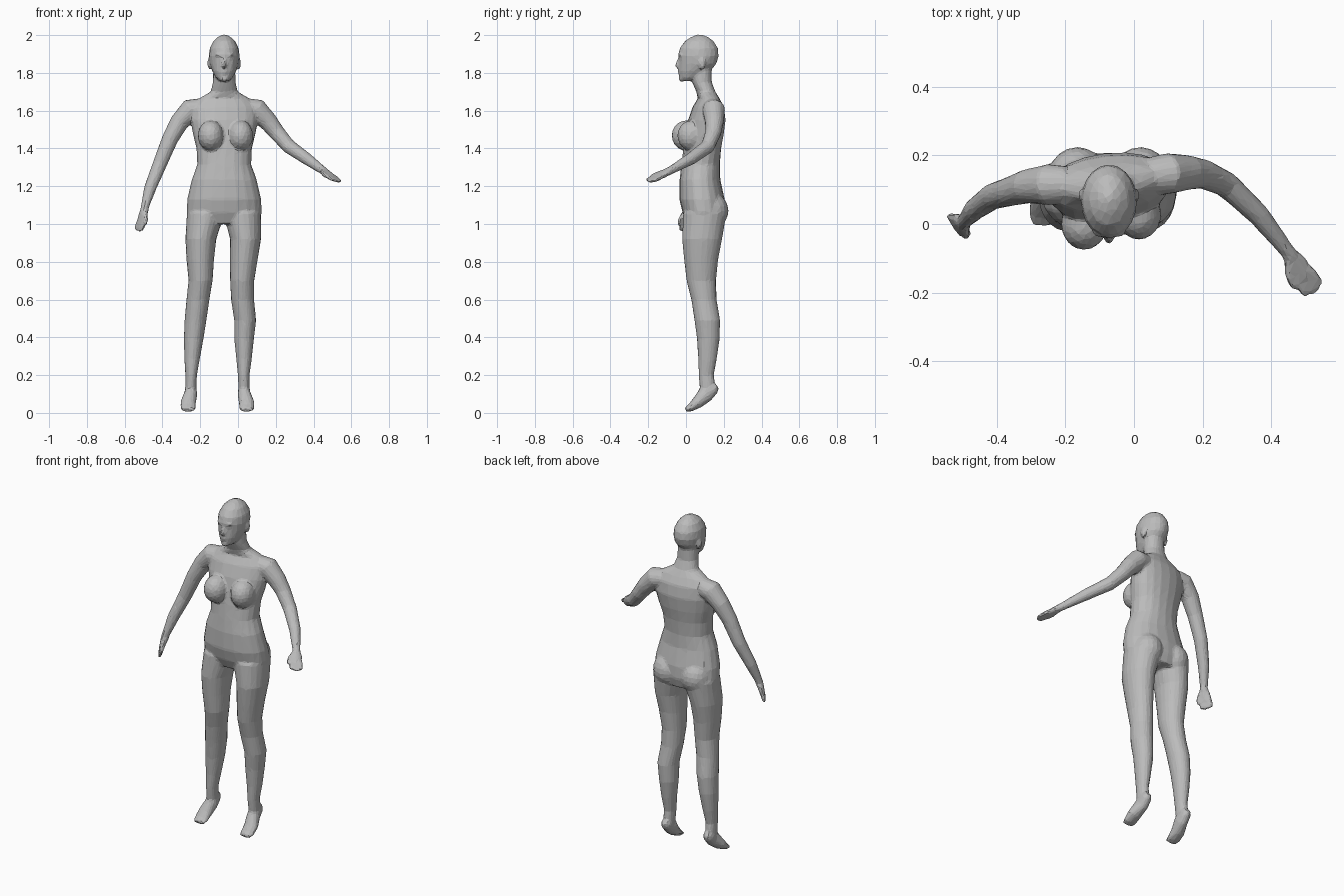
import bpy
import bmesh
import math
from mathutils import Matrix, Vector

cube = bpy.data.objects.get("Cube")
if cube:
    bpy.data.objects.remove(cube, do_unlink=True)

bm = bmesh.new()
SIDES = 20
MIDLINE = -.073


def loft(rings, power=1.0):
    """Closed skin through rings given as (centre, half axis u, half axis v)."""
    loops = []
    for centre, u, v in rings:
        loop = []
        for i in range(SIDES):
            angle = math.tau * i / SIDES
            c, s = math.cos(angle), math.sin(angle)
            c = math.copysign(abs(c) ** power, c)
            s = math.copysign(abs(s) ** power, s)
            loop.append(bm.verts.new(centre + u * c + v * s))
        loops.append(loop)
    for low, high in zip(loops, loops[1:]):
        for i in range(SIDES):
            j = (i + 1) % SIDES
            bm.faces.new((low[i], low[j], high[j], high[i]))
    bm.faces.new(loops[0])
    bm.faces.new(loops[-1])


def stack(rows, power=1.0, twist=None):
    """Loft of horizontal rings, rows of (x, y, z, half width, half depth)."""
    rings = []
    for x, y, z, width, depth in rows:
        turn = Matrix.Rotation(twist(z) if twist else 0, 3, "Z")
        rings.append((Vector((x, y, z)), turn @ Vector((width, 0, 0)),
                      turn @ Vector((0, depth, 0))))
    loft(rings, power)


def tube(points, widths, heights=None, side=(1, 0, 0)):
    """Loft along a path, with the width measured along the side vector."""
    points = [Vector(p) for p in points]
    rings = []
    for i, point in enumerate(points):
        ahead = points[min(i + 1, len(points) - 1)]
        tangent = (ahead - points[max(i - 1, 0)]).normalized()
        u = Vector(side)
        u = (u - tangent * u.dot(tangent)).normalized()
        v = tangent.cross(u)
        rings.append((point, u * widths[i], v * (heights or widths)[i]))
    loft(rings)


def blob(centre, radii):
    matrix = Matrix.Translation(centre) @ Matrix.Diagonal((*radii, 1))
    bmesh.ops.create_uvsphere(bm, u_segments=SIDES, v_segments=12,
                              radius=1, matrix=matrix)


# Torso and neck, with the shoulders turned a little
def shoulder_twist(z):
    return .12 * max(0, min(1, (z - 1.25) / .25, (1.8 - z) / .1))


torso = [  # y, z, half width, half depth
    (.1, 1, .17, .09), (.095, 1.06, .2, .113), (.085, 1.13, .196, .12),
    (.074, 1.235, .172, .108), (.077, 1.315, .143, .102),
    (.086, 1.4, .147, .1), (.098, 1.47, .165, .1), (.11, 1.55, .18, .097),
    (.118, 1.62, .175, .08), (.12, 1.665, .135, .055),
    (.105, 1.7, .072, .05), (.085, 1.75, .06, .052), (.08, 1.82, .058, .055),
]
stack([(MIDLINE, *row) for row in torso], .92, shoulder_twist)

# Breasts and buttocks
blob((-.145, 0, 1.468), (.068, .076, .08))
blob((.014, .028, 1.468), (.066, .074, .08))
for side in (-1, 1):
    blob((MIDLINE + side * .092, .125, 1.07), (.09, .1, .1))

# Head with face and ears
head = [  # y, z, half width, half depth
    (.01, 1.757, .026, .035), (.024, 1.775, .045, .06),
    (.045, 1.81, .064, .085), (.062, 1.85, .077, .1),
    (.067, 1.89, .082, .107), (.068, 1.93, .077, .102),
    (.07, 1.97, .057, .075), (.072, 1.99, .034, .045),
    (.073, 2.002, .012, .016),
]
stack([(MIDLINE, *row) for row in head])
tube([(MIDLINE, -.03, 1.885), (MIDLINE, -.042, 1.855),
      (MIDLINE, -.045, 1.838), (MIDLINE, -.03, 1.828)],
     (.008, .011, .015, .012))
blob((MIDLINE, -.03, 1.805), (.022, .014, .013))
blob((MIDLINE, -.022, 1.768), (.022, .018, .016))
blob((MIDLINE, -.026, 1.895), (.05, .016, .014))
for side in (-1, 1):
    blob((MIDLINE + side * .077, .085, 1.85), (.012, .02, .034))

# Legs, standing slightly to the side
legs = [  # z, right x, left x, y, half width, half depth
    (1.06, -.17, .023, .1, .1, .115), (.92, -.197, .04, .085, .082, .106),
    (.81, -.2, .031, .08, .073, .09), (.7, -.198, .022, .081, .064, .078),
    (.6, -.212, .024, .095, .061, .067), (.49, -.225, .038, .113, .058, .068),
    (.39, -.235, .032, .118, .052, .06), (.285, -.243, .032, .114, .041, .049),
    (.2, -.248, .03, .107, .031, .04), (.13, -.25, .032, .115, .03, .042),
]
stack([(right, y, z, w, d) for z, right, left, y, w, d in legs])
stack([(left, y, z, w, d) for z, right, left, y, w, d in legs])

# Feet pointing down on their toes
for x, splay in ((-.25, -.014), (.032, .014)):
    tube([(x, .163, .145), (x, .145, .13), (x, .105, .1),
          (x + splay, .06, .054), (x + splay, .022, .026),
          (x + splay, -.003, .016)],
         (.018, .03, .035, .041, .041, .034),
         (.02, .033, .044, .032, .02, .012))

# Arms, the right hanging and the left reaching forward
right_arm = [(-.2, .115, 1.61), (-.25, .115, 1.605), (-.31, .11, 1.54),
             (-.36, .095, 1.45), (-.413, .08, 1.32), (-.465, .042, 1.19),
             (-.493, .01, 1.09), (-.498, .003, 1.06)]
left_arm = [(.05, .14, 1.61), (.1, .147, 1.605), (.162, .15, 1.54),
            (.205, .145, 1.485), (.27, .115, 1.41), (.365, .025, 1.345),
            (.448, -.08, 1.285), (.46, -.095, 1.277)]
arm_radii = (.055, .06, .05, .043, .038, .032, .022, .022)
tube(right_arm, arm_radii)
tube(left_arm, arm_radii, side=(0, 0, 1))


# Hands: a flat palm, four fingers and a thumb
def hand(wrist, tip, across, thumb_side):
    wrist, tip = Vector(wrist), Vector(tip)
    reach = tip - wrist
    across = Vector(across)
    across = (across - reach * across.dot(reach) / reach.length_squared)
    across.normalize()
    tube([wrist, wrist + reach * .25, wrist + reach * .6],
         (.022, .033, .034), (.02, .018, .014), across)
    for i in range(4):
        offset = across * (i - 1.5) * .017
        length = 1 - .06 * abs(i - 1.5)
        tube([wrist + reach * .5 + offset,
              wrist + reach * .75 + offset * 1.1,
              wrist + reach * length + offset * 1.2],
             (.012, .011, .007), side=across)
    thumb = across * thumb_side
    tube([wrist + reach * .15 + thumb * .015,
          wrist + reach * .4 + thumb * .038,
          wrist + reach * .65 + thumb * .046], (.015, .013, .008), side=across)


hand((-.496, .005, 1.075), (-.528, -.004, .955), (.55, -.8, 0), 1)
hand((.452, -.085, 1.282), (.532, -.205, 1.222), (.8, .6, -.15), -1)

# Fuse the parts into one faceted skin
bmesh.ops.recalc_face_normals(bm, faces=bm.faces[:])
mesh = bpy.data.meshes.new("body")
bm.to_mesh(mesh)
bm.free()
body = bpy.data.objects.new("body", mesh)
bpy.context.collection.objects.link(body)

grey = bpy.data.materials.new("plain grey")
grey.use_nodes = True
grey.diffuse_color = (.5, .5, .5, 1)
grey.node_tree.nodes["Principled BSDF"].inputs["Base Color"].default_value = (.5, .5, .5, 1)
mesh.materials.append(grey)

fuse = body.modifiers.new("fuse", "REMESH")
fuse.mode = "VOXEL"
fuse.voxel_size = .007
fuse.use_smooth_shade = False
soften = body.modifiers.new("soften", "SMOOTH")
soften.factor = .5
soften.iterations = 8
facets = body.modifiers.new("facets", "DECIMATE")
facets.ratio = .05
